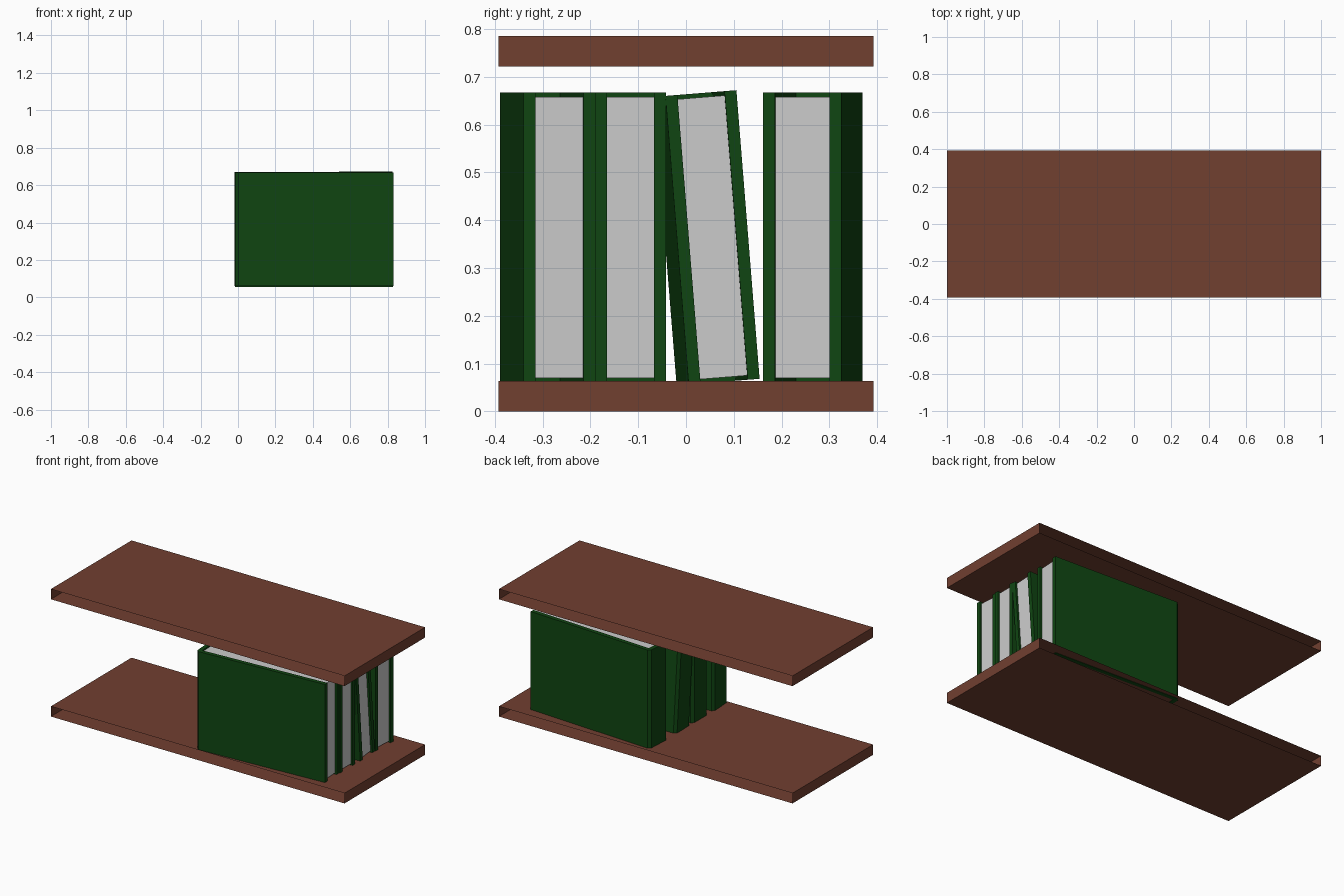
import bpy, bmesh
from math import radians
from mathutils import Matrix

if "Cube" in bpy.data.objects:
    bpy.data.objects.remove(bpy.data.objects["Cube"])


def material(name, rgb):
    m = bpy.data.materials.new(name)
    m.diffuse_color = (*rgb, 1)
    m.use_nodes = True
    m.node_tree.nodes["Principled BSDF"].inputs["Base Color"].default_value = m.diffuse_color
    return m


WOOD = material("brown_wood", (0.165, 0.05, 0.03))
COVER = material("green_cover", (0.005, 0.06, 0.006))


def prism(name, pts, height, mat=None, matrix=Matrix(), caps=True):
    """Extrude a flat outline upwards, with or without end caps."""
    bm = bmesh.new()
    face = bm.faces.new([bm.verts.new((x, y, 0)) for x, y in pts])
    ext = bmesh.ops.extrude_face_region(bm, geom=[face], use_keep_orig=True)
    top = [v for v in ext["geom"] if isinstance(v, bmesh.types.BMVert)]
    bmesh.ops.translate(bm, verts=top, vec=(0, 0, height))
    bmesh.ops.recalc_face_normals(bm, faces=bm.faces)
    if not caps:
        ends = [f for f in bm.faces if abs(f.normal.z) > 0.9]
        bmesh.ops.delete(bm, geom=ends, context="FACES_ONLY")
    bm.transform(matrix)
    me = bpy.data.meshes.new(name)
    bm.to_mesh(me)
    bm.free()
    ob = bpy.data.objects.new(name, me)
    bpy.context.collection.objects.link(ob)
    if mat:
        me.materials.append(mat)
    return ob


# shelf boards: sleeves that are open at the front and back
for name, z in (("lower_shelf", 0.0), ("upper_shelf", 0.722)):
    outline = [(-1, 0), (1, 0), (1, 0.063), (-1, 0.063)]
    stand = Matrix.Translation((0, 0.392, z)) @ Matrix.Rotation(radians(90), 4, "X")
    prism(name, outline, 0.784, WOOD, stand, caps=False)


# books: U-shaped cover with a chamfered spine, and a page block inside
def book(i, y, width, yaw, lean=0.0):
    L, h, t, c = 0.422, width / 2, 0.025, 0.015
    place = (Matrix.Translation((0.405, y, 0.061))
             @ Matrix.Rotation(radians(lean), 4, "X")
             @ Matrix.Rotation(radians(yaw), 4, "Z"))
    half = [(L, h - t), (L, h), (-L + c, h), (-L, h - c)]
    inner = (-L + t, h - t)
    cover = [inner] + half + [(x, -v) for x, v in reversed(half)] + [(inner[0], -inner[1])]
    prism(f"book_cover_{i}", cover, 0.606, COVER, place)
    p = h - t
    x0, x1 = -L + t, L - 0.012
    prism(f"book_pages_{i}", [(x0, -p), (x1, -p), (x1, p), (x0, p)], 0.588, None,
          place @ Matrix.Translation((0, 0, 0.009)))


book(1, -0.290, 0.150, 3.4)
book(2, -0.116, 0.149, 0)
book(3, 0.067, 0.149, 1.75, 4.6)
book(4, 0.266, 0.164, -3.05)
